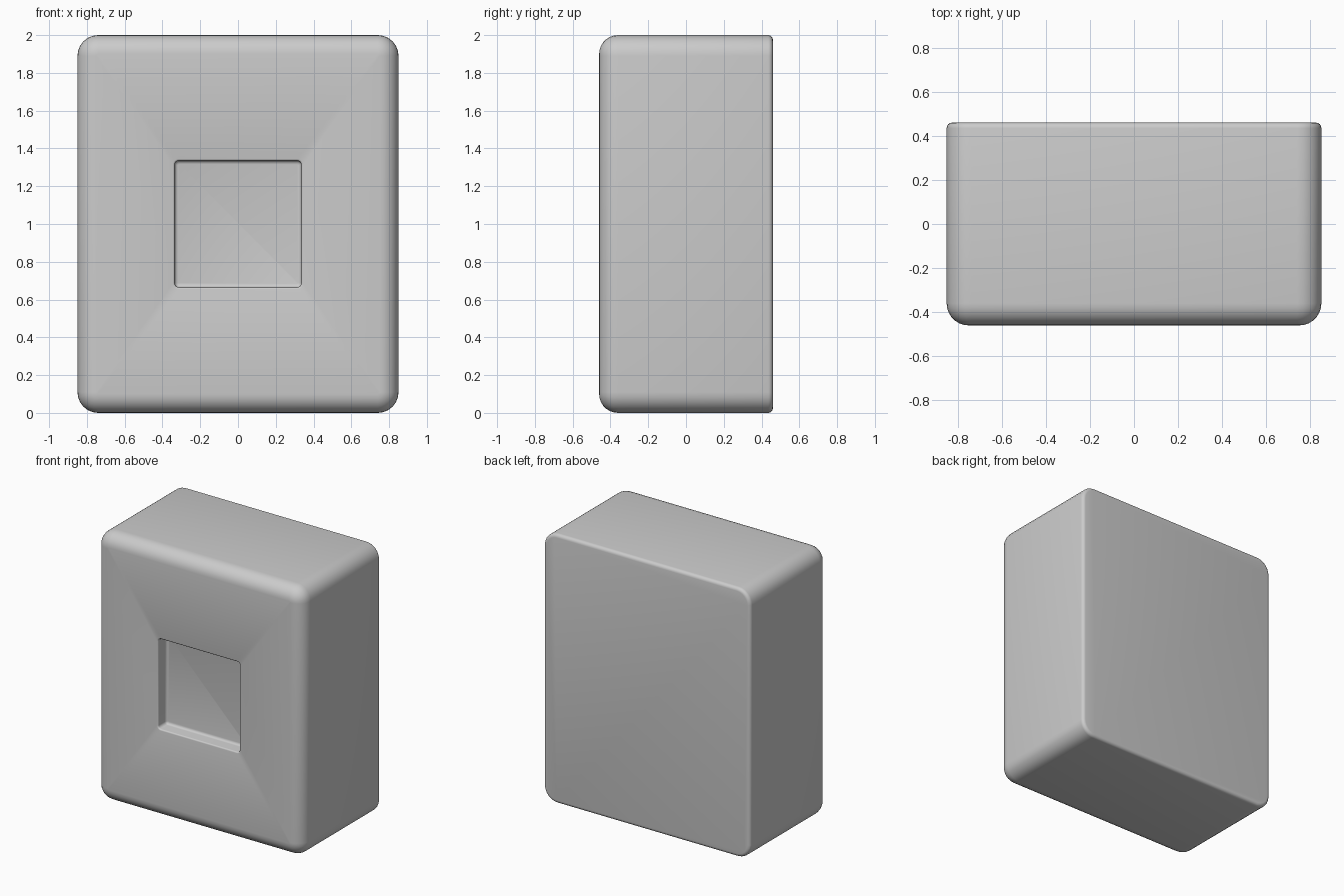
import bpy, bmesh
from math import sin, cos, pi, radians

if "Cube" in bpy.data.objects:
    bpy.data.objects.remove(bpy.data.objects["Cube"])

CZ = 1.0
SEG = 6  # segments per rounded corner


def ring(bm, hx, hz, r, y):
    """Rounded rectangle facing -y, returned as a vertex loop."""
    verts = []
    for i, (sx, sz) in enumerate([(1, 1), (-1, 1), (-1, -1), (1, -1)]):
        for k in range(SEG + 1):
            a = (i + k / SEG) * pi / 2
            verts.append(bm.verts.new((sx * (hx - r) + r * cos(a), y,
                                       CZ + sz * (hz - r) + r * sin(a))))
    return verts


def fillet(hx, hz, r, y, size, steps, a0, a1, ydir, inward=1):
    """Ring sizes along a quarter-round edge; a=0 is the side wall, a=90 the face."""
    out = []
    for k in range(steps + 1):
        a = a0 + (a1 - a0) * k / steps
        d = inward * size * (1 - cos(a))
        out.append((hx - d, hz - d, max(r - d, 0.008), y + ydir * size * sin(a)))
    return out


rings = []
# small back edge, then large front edge of the outer shell
rings += fillet(0.85, 1.0, 0.11, 0.435, 0.025, 4, pi / 2, 0, 1)
rings += fillet(0.85, 1.0, 0.11, -0.36, 0.10, 7, 0, pi / 2, -1)
# recess lip, wall and rounded floor edge
rings += fillet(0.335, 0.335, 0.022, -0.45, 0.01, 3, pi / 2, 0, -1, -1)
rings += fillet(0.335, 0.335, 0.022, -0.38, 0.018, 3, 0, pi / 2, 1)

bm = bmesh.new()
loops = [ring(bm, *p) for p in rings]
for a, b in zip(loops, loops[1:]):
    n = len(a)
    for i in range(n):
        j = (i + 1) % n
        bm.faces.new((a[i], a[j], b[j], b[i]))
bm.faces.new(loops[0])
bm.faces.new(loops[-1])
bmesh.ops.recalc_face_normals(bm, faces=bm.faces[:])

me = bpy.data.meshes.new("recessed_block")
bm.to_mesh(me)
bm.free()
block = bpy.data.objects.new("recessed_block", me)
bpy.context.collection.objects.link(block)
bpy.context.view_layer.objects.active = block
block.select_set(True)
bpy.ops.object.shade_smooth_by_angle(angle=radians(40))
